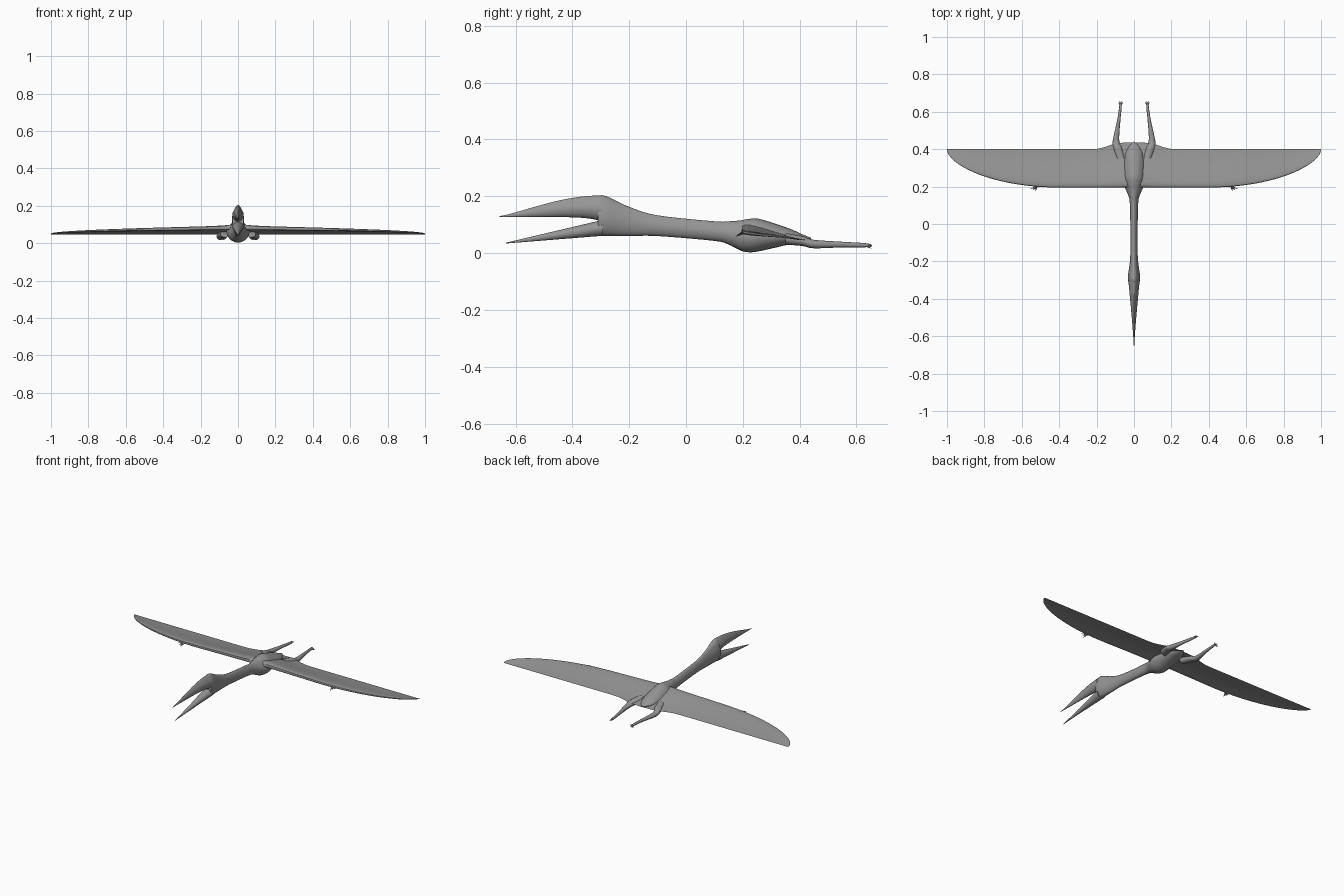
import bpy, bmesh, math
from mathutils import Vector

cube = bpy.data.objects.get("Cube")
if cube:
    bpy.data.objects.remove(cube, do_unlink=True)

hide = bpy.data.materials.new("grey hide")
hide.use_nodes = True
shade = (0.3, 0.3, 0.3, 1)
hide.diffuse_color = shade
hide.node_tree.nodes["Principled BSDF"].inputs["Base Color"].default_value = shade


def smooth_rows(rows, steps):
    """Interpolate a few key rows with a smooth curve through all of them."""
    out = []
    for i in range(len(rows) - 1):
        before, after = rows[max(i - 1, 0)], rows[min(i + 2, len(rows) - 1)]
        for s in range(steps):
            t = s / steps
            row = []
            for a, b, c, d in zip(before, rows[i], rows[i + 1], after):
                slope_in, slope_out = (c - a) / 2, (d - b) / 2
                ease = t * t * (3 - 2 * t)
                row.append(b + (c - b) * ease + slope_in * t * (1 - t) ** 2
                           - slope_out * t * t * (1 - t))
            out.append(row)
    return out + [rows[-1]]


def loft(name, rings, mirror=False, cap_start=True):
    """Skin a list of point rings into one smooth object."""
    bm = bmesh.new()
    loops = [[bm.verts.new(point) for point in ring] for ring in rings]
    count = len(loops[0])
    for a, b in zip(loops, loops[1:]):
        for k in range(count):
            n = (k + 1) % count
            bm.faces.new((a[k], a[n], b[n], b[k]))
    if cap_start:
        bm.faces.new(loops[0])
    bm.faces.new(loops[-1])
    bmesh.ops.recalc_face_normals(bm, faces=bm.faces)
    mesh = bpy.data.meshes.new(name)
    bm.to_mesh(mesh)
    bm.free()
    mesh.materials.append(hide)
    obj = bpy.data.objects.new(name, mesh)
    bpy.context.collection.objects.link(obj)
    if mirror:
        obj.modifiers.new("mirror", "MIRROR")
    bpy.ops.object.select_all(action="DESELECT")
    obj.select_set(True)
    bpy.context.view_layer.objects.active = obj
    bpy.ops.object.shade_smooth_by_angle(angle=math.radians(50))


def circle(sides):
    """Unit circle as cosine and sine pairs."""
    angles = [math.tau * k / sides for k in range(sides)]
    return [(math.cos(a), math.sin(a)) for a in angles]


def trunk(name, rows, pinch=0, sides=20, mirror=False):
    """Oval sections: y, bottom, top, half width, optional x. Pinch narrows the top."""
    rings = []
    for y, low, high, width, *x in rows:
        middle, half = (low + high) / 2, (high - low) / 2
        rings.append([(sum(x) + width * c * (1 - pinch * max(s, 0)), y, middle + half * s)
                      for c, s in circle(sides)])
    loft(name, rings, mirror)


def claw(name, start, end, radius):
    """Thin mirrored digit tapering to a point."""
    start, end = Vector(start), Vector(end)
    turn = (end - start).to_track_quat("Z", "Y")
    rings = []
    for t in (0, 0.5, 1):
        size = radius * (1 - 0.9 * t * t)
        rings.append([start.lerp(end, t) + turn @ Vector((c, s, 0)) * size
                      for c, s in circle(6)])
    loft(name, rings, mirror=True)


# Back of the head, neck, torso and stub tail
body = [
    (-0.31, 0.06, 0.203, 0.03),
    (-0.28, 0.06, 0.2, 0.033),
    (-0.2, 0.06, 0.163, 0.022),
    (-0.1, 0.06, 0.133, 0.019),
    (0.1, 0.043, 0.112, 0.022),
    (0.15, 0.03, 0.112, 0.03),
    (0.19, 0.01, 0.115, 0.047),
    (0.22, 0.003, 0.12, 0.058),
    (0.26, 0.007, 0.12, 0.062),
    (0.36, 0.03, 0.088, 0.05),
    (0.41, 0.04, 0.066, 0.03),
    (0.44, 0.05, 0.054, 0.003),
]
trunk("neck_and_torso", smooth_rows(body, 5), pinch=0.25)

# Beak, held open: both halves widen evenly from the tip to the head
upper, lower = [], []
beak_steps = 16
for i in range(beak_steps + 1):
    t = i / beak_steps
    width = 0.001 + 0.03 * t ** 1.2
    crown = 0.13 + 0.073 * math.sin(t * math.pi / 2) ** 1.2
    upper.append((-0.657 + 0.36 * t, 0.127 - 0.015 * t ** 8, crown, width))
    lower.append((-0.633 + 0.34 * t, 0.034 + 0.027 * t, 0.037 + 0.08 * t, width))
trunk("upper_beak", upper, pinch=0.5)
trunk("lower_beak", lower)

# Wings: a thick arm along the leading edge thinning into a membrane
wing_rings = []
span_steps = 40
for i in range(span_steps + 1):
    x = math.sin(i / span_steps * math.pi / 2)
    taper = math.sqrt(1 - x)
    sweep = max(0, (x - 0.4) / 0.6)
    lead_y = 0.195 + 0.2 * (1 - (1 - sweep ** 2) ** 0.6)
    trail_y = 0.4 + 0.036 * math.exp(-(x / 0.15) ** 4)
    lead_z, trail_z = 0.05 + 0.03 * taper, 0.046
    thick = 0.002 + 0.04 * taper + 0.03 * math.exp(-x / 0.06)
    ring = []
    for c, s in circle(28):
        chord = (1 + c) / 2
        height = thick * chord ** 0.3 * (1 - chord) ** 2
        if s < 0:
            height *= min(0.6, 2 * chord - 0.5)
        ring.append((x, lead_y + (trail_y - lead_y) * chord,
                     lead_z + (trail_z - lead_z) * chord + height))
    wing_rings.append(ring)
loft("wings", wing_rings, mirror=True, cap_start=False)

# Trailing legs
leg = [
    (0.35, 0.03, 0.07, 0.024, 0.07),
    (0.41, 0.025, 0.06, 0.024, 0.088),
    (0.45, 0.017, 0.047, 0.017, 0.096),
    (0.55, 0.02, 0.04, 0.009, 0.082),
    (0.62, 0.02, 0.036, 0.007, 0.073),
    (0.645, 0.022, 0.033, 0.006, 0.072),
]
trunk("legs", smooth_rows(leg, 4), sides=12, mirror=True)

# Spread toes
for i in range(4):
    fan = i - 1.5
    tip = (0.072 + 0.008 * fan, 0.657 - 0.002 * fan * fan, 0.024 - 0.005 * fan)
    claw(f"toe_{i + 1}", (0.072, 0.632, 0.027), tip, 0.004)

# Clawed fingers on the leading edge of each wing
for i in range(3):
    tip = (0.555 - 0.014 * i, 0.187 - 0.007 * i, 0.07 - 0.006 * i)
    claw(f"finger_{i + 1}", (0.51 + 0.005 * i, 0.204, 0.071), tip, 0.005)
